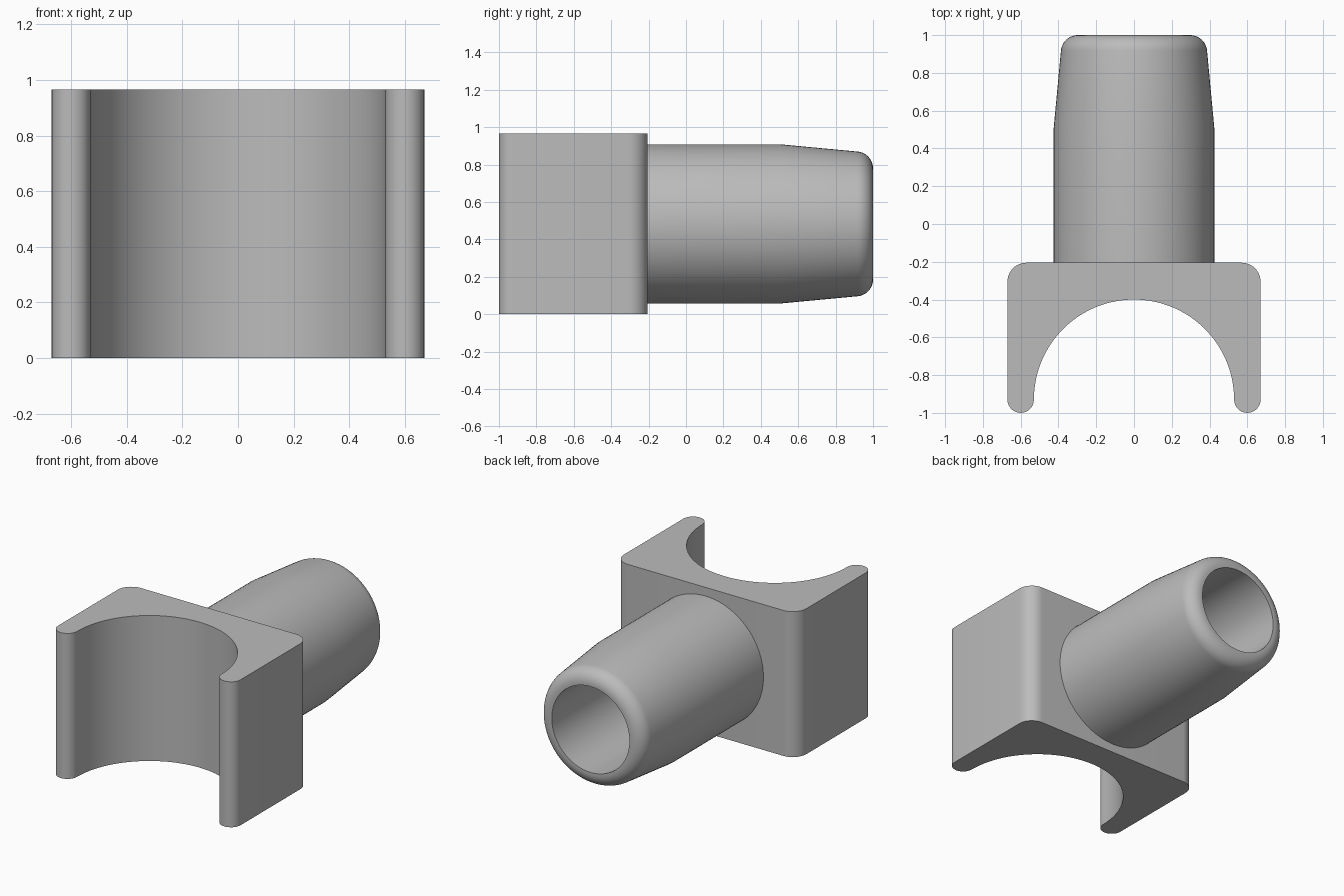
import bpy, bmesh, math
from mathutils import Matrix, Vector

cube = bpy.data.objects.get("Cube")
if cube:
    bpy.data.objects.remove(cube, do_unlink=True)

GREY = (0.5, 0.5, 0.5, 1)
grey = bpy.data.materials.new("plain grey")
grey.use_nodes = True
grey.diffuse_color = GREY
grey.node_tree.nodes["Principled BSDF"].inputs["Base Color"].default_value = GREY

HEIGHT, BACK = 0.965, -0.205


def arc(cx, cy, r, start, end, steps):
    """Points along a circular arc, angles in degrees."""
    angles = [math.radians(start + (end - start) * i / steps) for i in range(steps + 1)]
    return [(cx + r * math.cos(a), cy + r * math.sin(a)) for a in angles]


def finish(bm, name, angle):
    bmesh.ops.remove_doubles(bm, verts=bm.verts, dist=1e-5)
    bmesh.ops.recalc_face_normals(bm, faces=bm.faces)
    mesh = bpy.data.meshes.new(name)
    bm.to_mesh(mesh)
    bm.free()
    mesh.materials.append(grey)
    obj = bpy.data.objects.new(name, mesh)
    bpy.context.collection.objects.link(obj)
    bpy.ops.object.select_all(action='DESELECT')
    obj.select_set(True)
    bpy.context.view_layer.objects.active = obj
    bpy.ops.object.shade_smooth_by_angle(angle=math.radians(angle))
    return obj


# Saddle clip: rounded block with a half-round cradle, extruded upwards
half_width, cradle, leg_y, corner = 0.67, 0.53, -0.93, 0.1
tip = (half_width - cradle) / 2
leg_x = cradle + tip
outline = (arc(0, leg_y, cradle, 180, 0, 64)
           + arc(leg_x, leg_y, tip, 180, 360, 16)
           + arc(half_width - corner, BACK - corner, corner, 0, 90, 12)
           + arc(corner - half_width, BACK - corner, corner, 90, 180, 12)
           + arc(-leg_x, leg_y, tip, 180, 360, 16))
bm = bmesh.new()
face = bm.faces.new([bm.verts.new((x, y, 0)) for x, y in outline])
bmesh.ops.remove_doubles(bm, verts=bm.verts, dist=1e-5)
result = bmesh.ops.extrude_face_region(bm, geom=bm.faces[:])
top = [v for v in result["geom"] if isinstance(v, bmesh.types.BMVert)]
bmesh.ops.translate(bm, verts=top, vec=(0, 0, HEIGHT))
finish(bm, "saddle_clip", 30)

# Hollow spigot: straight barrel, slight taper, rounded rim and open bore
rim = 0.09
profile = ([(0.425, BACK), (0.425, 0.51)]
           + arc(0.387 - rim, 1 - rim, rim, 5, 90, 12)
           + [(0.285, 1), (0.285, BACK)])
bm = bmesh.new()
verts = [bm.verts.new((r, y, 0)) for r, y in profile]
edges = [bm.edges.new(pair) for pair in zip(verts, verts[1:])]
bmesh.ops.spin(bm, geom=verts + edges, cent=(0, 0, 0), axis=(0, 1, 0),
               angle=math.tau, steps=96, use_duplicate=False)
bmesh.ops.translate(bm, verts=bm.verts, vec=(0, 0, HEIGHT / 2))
finish(bm, "hollow_spigot", 30)
